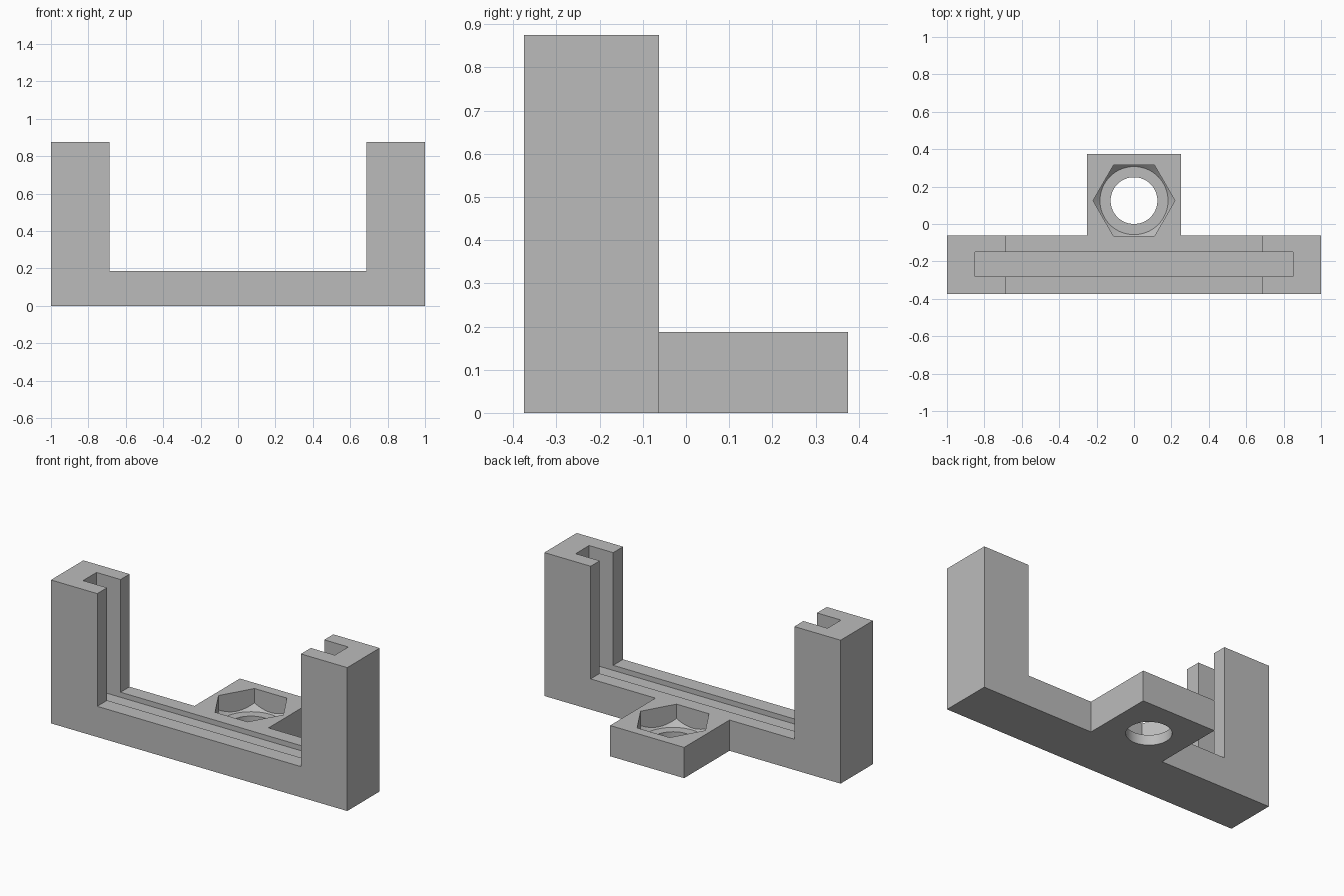
import bpy
import bmesh
import math
from mathutils import Matrix

cube = bpy.data.objects.get("Cube")
if cube:
    bpy.data.objects.remove(cube, do_unlink=True)

grey = bpy.data.materials.new("plain grey")
grey.use_nodes = True
GREY = (0.5, 0.5, 0.5, 1)
grey.diffuse_color = GREY
grey.node_tree.nodes["Principled BSDF"].inputs["Base Color"].default_value = GREY


def make_object(name, bm):
    mesh = bpy.data.meshes.new(name)
    bmesh.ops.recalc_face_normals(bm, faces=bm.faces)
    bm.to_mesh(mesh)
    bm.free()
    mesh.materials.append(grey)
    obj = bpy.data.objects.new(name, mesh)
    bpy.context.collection.objects.link(obj)
    return obj


def extrude_outline(name, points, direction):
    bm = bmesh.new()
    face = bm.faces.new([bm.verts.new(p) for p in points])
    out = bmesh.ops.extrude_face_region(bm, geom=[face])
    verts = [g for g in out["geom"] if isinstance(g, bmesh.types.BMVert)]
    bmesh.ops.translate(bm, verts=verts, vec=direction)
    return make_object(name, bm)


def round_cutter(name, sides, r_low, r_high, z_low, z_high):
    bm = bmesh.new()
    bmesh.ops.create_cone(bm, cap_ends=True, segments=sides, radius1=r_low,
                          radius2=r_high, depth=z_high - z_low)
    # Put a corner on the x axis, then move to the bolt centre
    first = min(bm.verts, key=lambda v: abs(math.atan2(v.co.y, v.co.x)))
    turn = Matrix.Rotation(-math.atan2(first.co.y, first.co.x), 4, 'Z')
    place = Matrix.Translation((0, BOLT_Y, (z_low + z_high) / 2))
    bmesh.ops.transform(bm, matrix=place @ turn, verts=bm.verts)
    return make_object(name, bm)


def boolean(target, tool, operation):
    mod = target.modifiers.new(operation.lower(), 'BOOLEAN')
    mod.operation = operation
    mod.solver = 'EXACT'
    mod.object = tool
    bpy.context.view_layer.objects.active = target
    bpy.ops.object.modifier_apply(modifier=mod.name)
    bpy.data.objects.remove(tool, do_unlink=True)


FRONT, BACK, TAB_BACK = -0.375, -0.0625, 0.375
BASE, TOP, INNER = 0.1875, 0.875, 0.6875
BOLT_Y, FLOOR = 0.125, 0.0625

# Base with the mounting tab behind it
plan = [(-1, FRONT), (1, FRONT), (1, BACK), (0.25, BACK),
        (0.25, TAB_BACK), (-0.25, TAB_BACK), (-0.25, BACK), (-1, BACK)]
frame = extrude_outline("slotted_frame", [(x, y, 0) for x, y in plan], (0, 0, BASE))

# Upright posts
for side in (-1, 1):
    post_plan = [(side * x, y, 0) for x, y in
                 ((INNER, FRONT), (1, FRONT), (1, BACK), (INNER, BACK))]
    boolean(frame, extrude_outline("post", post_plan, (0, 0, TOP)), 'UNION')

# Panel groove along the base and up both posts
groove = [(x, y, BASE - 0.031) for x, y in
          ((-0.85, -0.28), (0.85, -0.28), (0.85, -0.15), (-0.85, -0.15))]
boolean(frame, extrude_outline("groove_cutter", groove, (0, 0, 1)), 'DIFFERENCE')

# Hexagonal nut pocket with a conical bottom edge
pocket = round_cutter("pocket_cutter", 6, 0.219, 0.219, FLOOR, 0.3)
cone = round_cutter("pocket_chamfer", 64, 0.182, 0.182 + 0.26, FLOOR, FLOOR + 0.26)
boolean(pocket, cone, 'INTERSECT')
boolean(frame, pocket, 'DIFFERENCE')

# Bolt hole
boolean(frame, round_cutter("hole_cutter", 64, 0.125, 0.125, -0.1, 0.3), 'DIFFERENCE')

# Smooth only the round surfaces
bpy.ops.object.select_all(action='DESELECT')
frame.select_set(True)
bpy.context.view_layer.objects.active = frame
bpy.ops.object.shade_smooth_by_angle(angle=math.radians(25))
